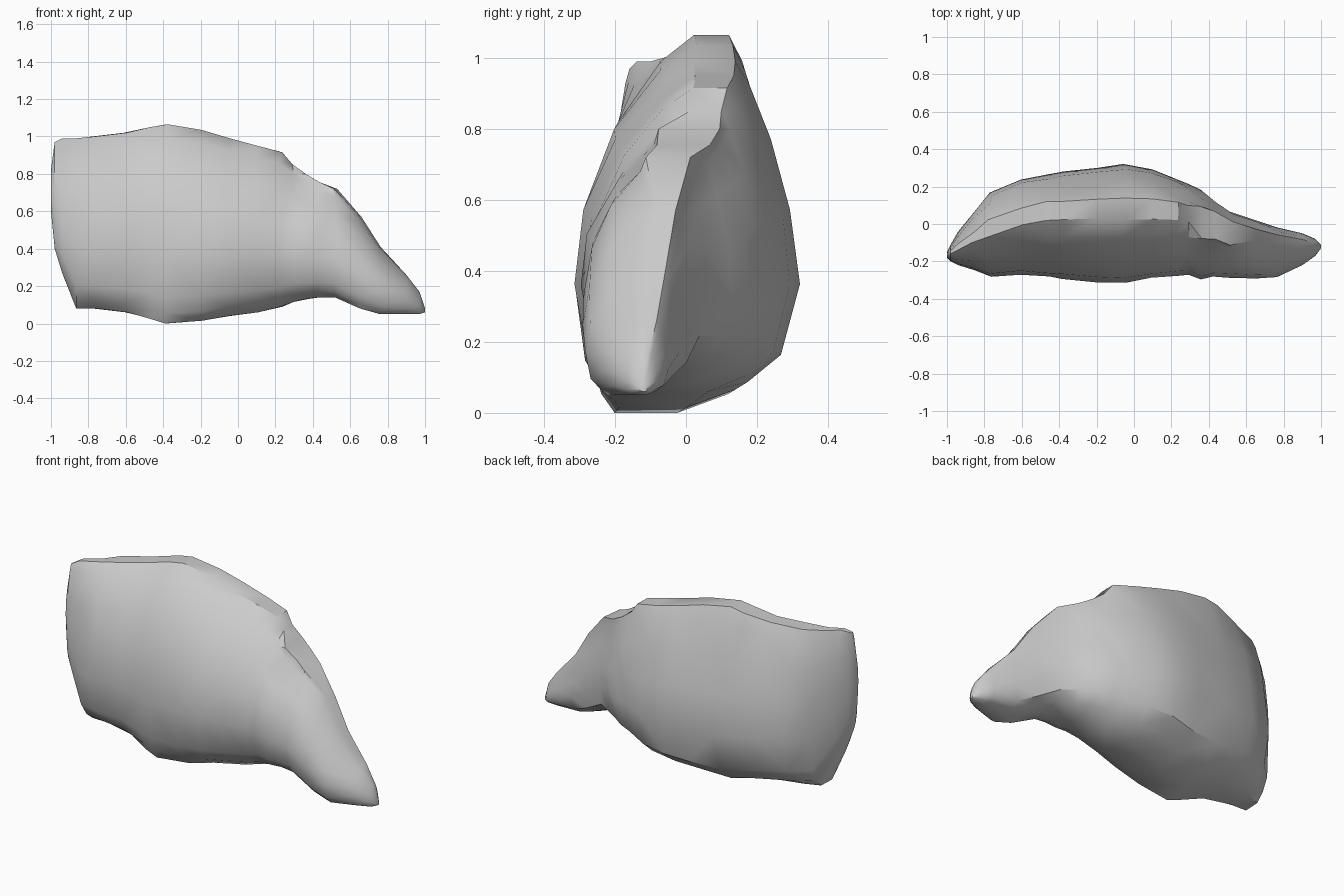
import bpy
import bmesh
import math
import random

random.seed(4)

default_cube = bpy.data.objects.get("Cube")
if default_cube:
    bpy.data.objects.remove(default_cube, do_unlink=True)


def make_material(name, colour):
    material = bpy.data.materials.new(name)
    material.use_nodes = True
    material.diffuse_color = colour
    shader = material.node_tree.nodes["Principled BSDF"]
    shader.inputs["Base Color"].default_value = colour
    shader.inputs["Roughness"].default_value = 0.8
    return material


# Stations along the body: x, keel z, crest z, front y, back y, keel y, crest y
stations = [
    (-1, .6, .82, -.18, -.15, -.17, -.16),
    (-.98, .4, .97, -.2, -.11, -.16, -.15),
    (-.94, .27, .99, -.22, -.04, -.13, -.12),
    (-.86, .08, .99, -.25, .07, -.07, -.07),
    (-.77, .08, 1, -.285, .17, -.07, -.01),
    (-.6, .06, 1.02, -.27, .24, -.09, .05),
    (-.46, .025, 1.05, -.28, .265, -.15, .085),
    (-.38, 0, 1.065, -.29, .28, -.16, .09),
    (-.2, .015, 1.035, -.31, .3, -.13, .1),
    (-.05, .04, .99, -.315, .32, -.08, .1),
    (.1, .06, .95, -.29, .29, -.04, .1),
    (.23, .09, .915, -.275, .24, -.04, .09),
    (.29, .115, .85, -.275, .215, -.06, .07),
    (.36, .13, .8, -.3, .18, -.08, .05),
    (.43, .14, .755, -.285, .13, -.1, .03),
    (.52, .14, .72, -.285, .065, -.14, -.02),
    (.65, .08, .57, -.29, .025, -.18, -.04),
    (.76, .05, .41, -.28, -.02, -.19, -.06),
    (.9, .05, .26, -.22, -.05, -.15, -.09),
    (.97, .05, .17, -.17, -.08, -.13, -.11),
    (1, .06, .08, -.13, -.11, -.12, -.12),
]

# Half section: height fraction and width fraction, keel to crest
half_section = [(0, .3), (.05, .62), (.13, .86), (.34, 1), (.56, .92),
                (.77, .69), (.93, .4), (1, .16)]


def blend(a, b, t):
    return a + (b - a) * t


def section_points(low, high, front, back, keel, crest, flat_top):
    """Closed outline: up the front, over the crest and down the back."""
    sides = []
    for edge in (front, back):
        side = []
        for h, w in half_section:
            width = max(w, flat_top) if h > .9 else w
            side.append((blend(blend(keel, crest, h), edge, width), blend(low, high, h)))
        sides.append(side)
    return sides[0] + sides[1][::-1]


# Lofted body with a tapering tail and a flat shoulder between them
bm = bmesh.new()
rings = []
for x, *shape in stations:
    flat_top = .36 if .3 < x < .6 else .18
    rings.append([bm.verts.new((x, y, z)) for y, z in section_points(*shape, flat_top)])
for a, b in zip(rings, rings[1:]):
    for i in range(len(a)):
        j = (i + 1) % len(a)
        bm.faces.new((a[i], b[i], b[j], a[j]))
bm.faces.new(rings[0])
bm.faces.new(list(reversed(rings[-1])))

# Slight hand-carved unevenness away from the tips
for ring in rings[3:-3]:
    for v in ring:
        v.co.x += random.uniform(-.01, .01)
        v.co.y += random.uniform(-.004, .004)

bmesh.ops.recalc_face_normals(bm, faces=bm.faces)
bmesh.ops.triangulate(bm, faces=bm.faces)
mesh = bpy.data.meshes.new("tapered_body")
bm.to_mesh(mesh)
bm.free()
body = bpy.data.objects.new("tapered_body", mesh)
bpy.context.collection.objects.link(body)
mesh.materials.append(make_material("stone grey", (.6, .6, .6, 1)))

# Smooth broad surfaces, crisp ridges
bpy.ops.object.select_all(action="DESELECT")
body.select_set(True)
bpy.context.view_layer.objects.active = body
bpy.ops.object.shade_smooth_by_angle(angle=math.radians(35))
